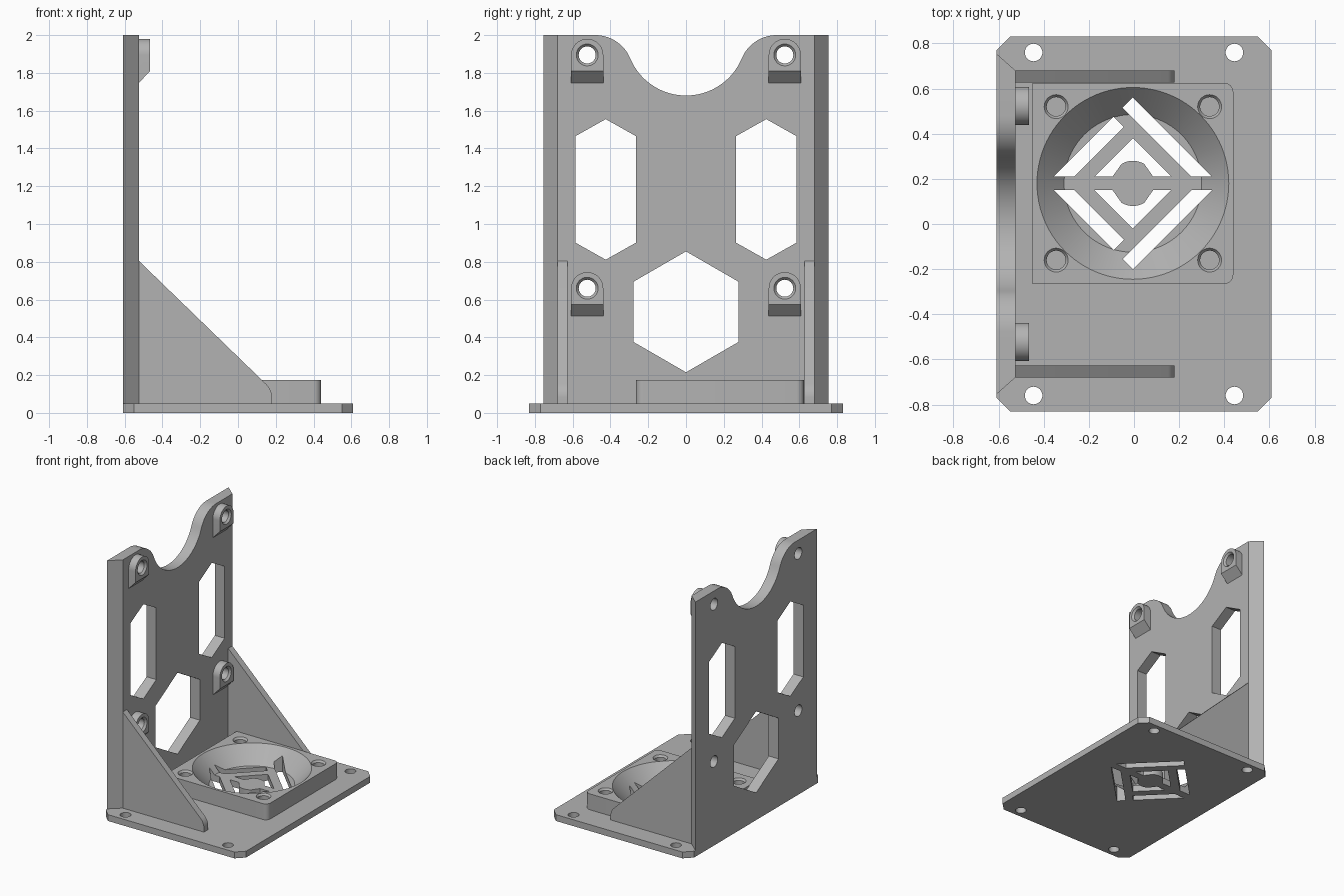
import bpy, bmesh
from math import sin, cos, pi, radians

if "Cube" in bpy.data.objects:
    bpy.data.objects.remove(bpy.data.objects["Cube"], do_unlink=True)

grey = bpy.data.materials.new("plain grey")
grey.use_nodes = True
COLOUR = (0.45, 0.45, 0.45, 1)
grey.diffuse_color = COLOUR
grey.node_tree.nodes["Principled BSDF"].inputs["Base Color"].default_value = COLOUR


def place(outline, axis, d):
    """Lift a flat outline into space at depth d along an axis."""
    i = "xyz".index(axis)
    return [p[:i] + (d,) + p[i:] for p in outline]


def prism(outline, axis, a, b):
    return [place(outline, axis, a), place(outline, axis, b)]


def arc(cx, cy, r, a, b, n):
    angles = [radians(a + (b - a) * i / n) for i in range(n + 1)]
    return [(cx + r * cos(t), cy + r * sin(t)) for t in angles]


def turned(centre, axis, profile, n=32):
    """Round solid from (radius, depth) pairs."""
    return [place(arc(*centre, r, 0, 360, n)[:-1], axis, d) for r, d in profile]


def build(name, *solids):
    """Make one object of closed solids, each lofted through its rings."""
    bm = bmesh.new()
    for rings in solids:
        loops = [[bm.verts.new(p) for p in ring] for ring in rings]
        for low, high in zip(loops, loops[1:]):
            for i in range(len(low)):
                bm.faces.new((low[i - 1], low[i], high[i], high[i - 1]))
        bm.faces.new(loops[0])
        bm.faces.new(loops[-1])
    bmesh.ops.recalc_face_normals(bm, faces=bm.faces)
    mesh = bpy.data.meshes.new(name)
    bm.to_mesh(mesh)
    bm.free()
    mesh.materials.append(grey)
    obj = bpy.data.objects.new(name, mesh)
    bpy.context.collection.objects.link(obj)
    return obj


def cut(obj, *solids):
    cutter = build("cutter", *solids)
    cutter.hide_render = True
    mod = obj.modifiers.new("cut", "BOOLEAN")
    mod.operation, mod.solver, mod.object = "DIFFERENCE", "EXACT", cutter
    graph = bpy.context.evaluated_depsgraph_get()
    mesh = bpy.data.meshes.new_from_object(obj.evaluated_get(graph))
    obj.modifiers.clear()
    obj.data = mesh
    bpy.data.objects.remove(cutter, do_unlink=True)


def flip(outline, sx=1, sy=1):
    return [(x * sx, y * sy) for x, y in outline]


def shift(outline, dx, dy):
    return [(x + dx, y + dy) for x, y in outline]


FLOOR, PAD_TOP = 0.05, 0.175
BACK, FRONT, BOSS = -0.61, -0.525, -0.465
FAN = (-0.005, 0.18)
SIDES = (-1, 1)

# Grille slots around the fan centre
half_grille = [
    [(0.35, 0.03), (0, 0.38), (-0.045, 0.335), (0.26, 0.03)],
    [(-0.35, 0.03), (-0.085, 0.295), (-0.04, 0.25), (-0.26, 0.03)],
    [(-0.17, 0.03), (0, 0.2), (0.17, 0.03), (0.09, 0.03)]
    + arc(0, 0, 0.1, 60, 120, 8) + [(-0.09, 0.03)],
]
slots = [prism(shift(flip(s, 1, k), *FAN), "z", -0.1, 0.4)
         for s in half_grille for k in SIDES]

# Base plate with clipped corners and mounting holes
base = build("base_plate", prism(
    [(0.61, -0.77), (0.61, 0.77), (0.55, 0.83), (-0.55, 0.83),
     (-0.61, 0.77), (-0.61, -0.77), (-0.55, -0.83), (0.55, -0.83)], "z", 0, FLOOR))
cut(base, *[turned((0.445 * i, 0.76 * j), "z", [(0.039, -0.1), (0.039, 0.2)])
            for i in SIDES for j in SIDES])
cut(base, *slots)

# Fan pad with conical bowl and blind screw holes
pad = build("fan_pad", prism(
    [(-0.45, 0.625), (-0.45, -0.265)]
    + arc(0.4, -0.225, 0.04, -90, 0, 8) + arc(0.4, 0.585, 0.04, 0, 90, 8),
    "z", FLOOR, PAD_TOP))
cut(pad, turned(FAN, "z", [(0.257, 0), (0.305, FLOOR), (0.425, PAD_TOP), (0.449, 0.2)], 96))
cut(pad, *slots)
cut(pad, *[turned((FAN[0] + 0.34 * i, FAN[1] + 0.34 * j), "z",
                  [(0.042, 0), (0.042, 0.16), (0.053, PAD_TOP), (0.06, 0.185)])
           for i in SIDES for j in SIDES])

# Upright wall: bevelled sides and a scooped top


def wall_outline(half):
    return ([(-half, FLOOR), (half, FLOOR), (half, 2)]
            + arc(0.48, 1.8, 0.2, 90, 157.4, 14)
            + arc(0, 2, 0.32, -22.6, -157.4, 32)
            + arc(-0.48, 1.8, 0.2, 22.6, 90, 14) + [(-half, 2)])


wall = build("upright_wall", [place(wall_outline(0.755), "x", BACK),
                              place(wall_outline(0.68), "x", FRONT)])


def hexagon(y, z, half_width, half_height, shoulder):
    side = [(half_width, -shoulder), (half_width, shoulder), (0, half_height)]
    return shift(side + flip(side, -1, -1), y, z)


windows = [hexagon(0, 0.535, 0.277, 0.32, 0.16)]
windows += [hexagon(0.425 * k, 1.183, 0.16, 0.372, 0.282) for k in SIDES]
cut(wall, *[prism(w, "x", -0.8, -0.4) for w in windows])

# Screw bosses with sloping undersides
parts = [base, pad, wall]
for row, z in (("lower", 0.66), ("upper", 1.895)):
    for side, k in (("right", -1), ("left", 1)):
        y = 0.523 * k
        dome = arc(y, z, 0.085, 0, 180, 24)
        rings = [place(dome + [(y - 0.085, z + drop), (y + 0.085, z + drop)], "x", x)
                 for x, drop in ((FRONT, -0.148), (BOSS, -0.085))]
        boss = build(f"{row}_{side}_boss", rings)
        hole = turned((y, z), "x", [(0.045, -0.8), (0.045, BOSS - 0.015),
                                    (0.058, BOSS), (0.065, BOSS + 0.01)])
        cut(boss, hole)
        cut(wall, hole)
        parts.append(boss)

# Triangular side braces with rounded toes
brace = [(FRONT, FLOOR), (0.18, FLOOR)] + arc(0.08, 0.08, 0.1, 0, 45, 8) + [(FRONT, 0.805)]
for side, k in (("right", -1), ("left", 1)):
    parts.append(build(f"{side}_brace", prism(brace, "y", 0.628 * k, 0.68 * k)))

# Smooth round walls, crisp edges
for obj in parts:
    for face in obj.data.polygons:
        face.use_smooth = True
    obj.data.set_sharp_from_angle(angle=radians(25))
